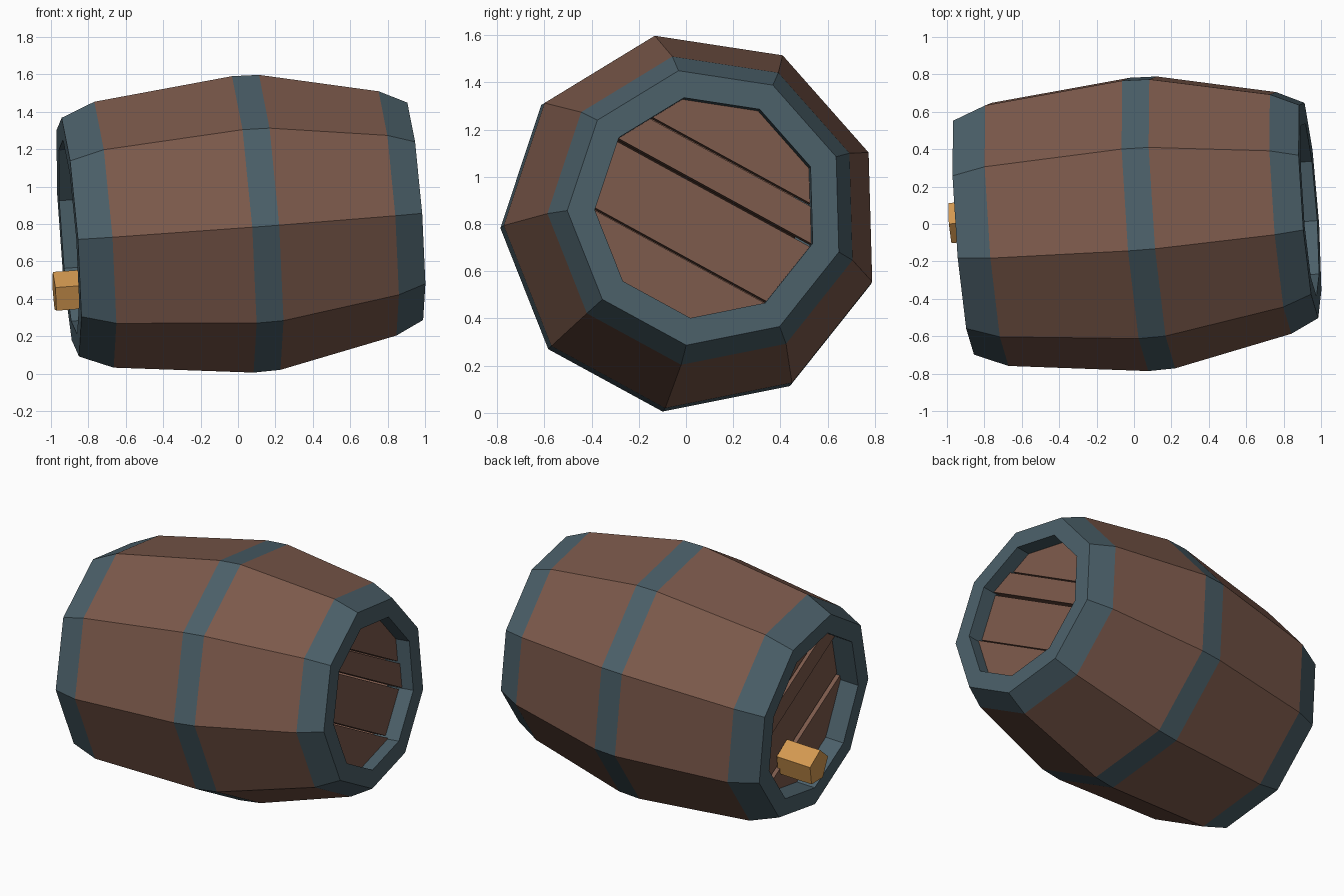
import bpy, bmesh, math
from mathutils import Matrix, Vector

if "Cube" in bpy.data.objects:
    bpy.data.objects.remove(bpy.data.objects["Cube"])

N = 9
PHASE = math.radians(101.3)
TILT = 0.0745
# barrel frame: local x is the barrel axis, slightly yawed and pitched
FRAME = (Matrix.Translation((0, 0.017, 0.80))
         @ Matrix.Rotation(TILT, 4, 'Z') @ Matrix.Rotation(-TILT, 4, 'Y'))


def material(name, rgb):
    m = bpy.data.materials.new(name)
    m.diffuse_color = (*rgb, 1)
    m.use_nodes = True
    m.node_tree.nodes["Principled BSDF"].inputs["Base Color"].default_value = m.diffuse_color
    return m


WOOD = material("wood", (0.20, 0.10, 0.07))
IRON = material("iron", (0.07, 0.115, 0.14))
BRASS = material("tap_wood", (0.64, 0.31, 0.08))


def finish(name, bm, mat):
    mesh = bpy.data.meshes.new(name)
    bm.to_mesh(mesh)
    bm.free()
    ob = bpy.data.objects.new(name, mesh)
    ob.data.materials.append(mat)
    ob.matrix_world = FRAME
    bpy.context.collection.objects.link(ob)


def ring(bm, x, r, n=N, phase=PHASE, cy=0, cz=0):
    return [bm.verts.new((x, cy + r * math.cos(phase + k * math.tau / n),
                          cz + r * math.sin(phase + k * math.tau / n))) for k in range(n)]


def lathe(name, profile, mat):
    bm = bmesh.new()
    rings = [ring(bm, x, r) for x, r in profile]
    for a, b in zip(rings, rings[1:]):
        for k in range(N):
            j = (k + 1) % N
            bm.faces.new((a[k], a[j], b[j], b[k]))
    finish(name, bm, mat)


# wooden body halves and iron hoops, flush with each other
lathe("left_staves", [(-0.73, 0.724), (0.015, 0.807)], WOOD)
lathe("right_staves", [(0.16, 0.803), (0.795, 0.665)], WOOD)
lathe("middle_hoop", [(0.015, 0.807), (0.16, 0.803)], IRON)
lathe("left_hoop", [(-0.70, 0.53), (-0.91, 0.53), (-0.91, 0.65), (-0.73, 0.724)], IRON)
lathe("right_hoop", [(0.795, 0.665), (0.945, 0.592), (0.945, 0.475), (0.76, 0.475)], IRON)


# lid boards: strips of the nine-sided opening, separated by narrow gaps
def board(name, x, r, depth, lo, hi):
    bm = bmesh.new()
    bm.faces.new(ring(bm, x, r))
    n = Vector((0, 0.48, 0.877)).normalized()
    for d, s in ((lo, -1), (hi, 1)):
        bmesh.ops.bisect_plane(bm, geom=bm.verts[:] + bm.edges[:] + bm.faces[:],
                               plane_co=n * d, plane_no=n * s, clear_outer=True)
    ext = bmesh.ops.extrude_face_region(bm, geom=bm.faces[:], use_keep_orig=True)
    bmesh.ops.translate(bm, vec=(depth, 0, 0),
                        verts=[v for v in ext["geom"] if isinstance(v, bmesh.types.BMVert)])
    bmesh.ops.recalc_face_normals(bm, faces=bm.faces[:])
    finish(name, bm, WOOD)


CUTS = [-0.6, -0.225, 0.08, 0.23, 0.6]
STEPS = [0.0, 0.02, 0.0, 0.015]
for side, x, r, s in (("left", -0.785, 0.53, 1), ("right", 0.865, 0.475, -1)):
    for i, step in enumerate(STEPS):
        board(f"{side}_lid_board_{i + 1}", x + s * step, r, s * 0.08,
              CUTS[i] + 0.006, CUTS[i + 1] - 0.006)

# five-sided tap plug on the left lid
bm = bmesh.new()
outer = ring(bm, -1.005, 0.113, 5, math.radians(93), 0.063, -0.295)
inner = ring(bm, -0.77, 0.113, 5, math.radians(93), 0.063, -0.295)
bm.faces.new(outer)
bm.faces.new(inner)
for k in range(5):
    j = (k + 1) % 5
    bm.faces.new((outer[k], outer[j], inner[j], inner[k]))
bmesh.ops.recalc_face_normals(bm, faces=bm.faces[:])
finish("tap_plug", bm, BRASS)
